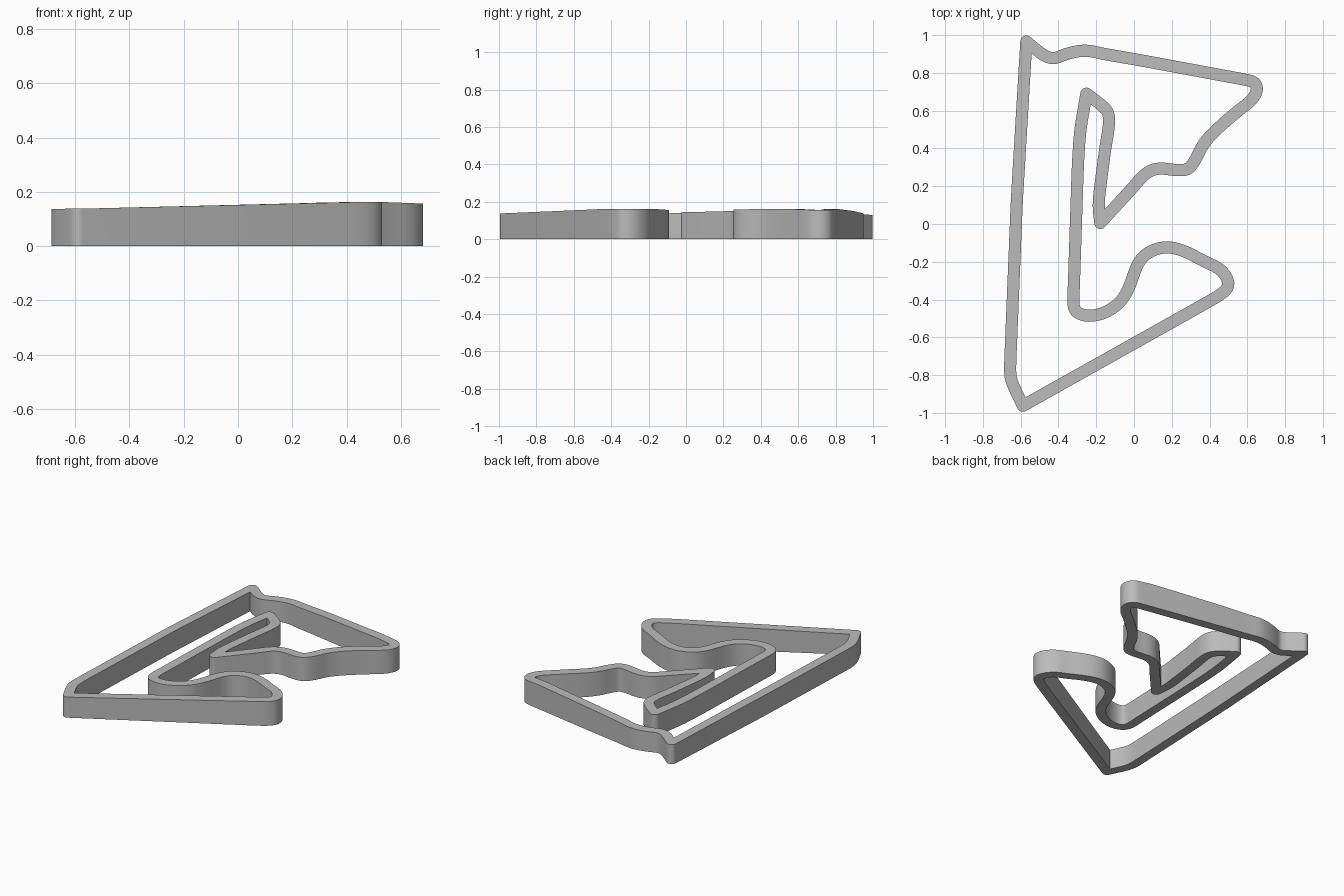
import bpy
import bmesh
import math
from mathutils import Vector

HALF_WIDTH = 0.032

# Centre line of the circuit wall, clockwise; each stretch begins with a tight corner
back_stretch = [
    (-.57, .966), (-.445, .865), (-.35, .905), (-.255, .922), (-.16, .9), (0, .873),
    (.59, .764), (.64, .752), (.655, .71), (.625, .655), (.535, .587), (.41, .476),
    (.36, .413), (.328, .344), (.29, .288), (.233, .283), (.127, .298), (.06, .27), (0, .2)]
inner_hairpin = [
    (-.178, .005), (-.19, .105), (-.153, .397), (-.13, .53), (-.135, .59), (-.165, .625)]
inner_straight = [
    (-.252, .69), (-.286, .492), (-.297, .32), (-.319, -.344), (-.323, -.43),
    (-.305, -.47), (-.243, -.49), (-.155, -.473), (-.075, -.42), (-.027, -.344),
    (.01, -.23), (.045, -.172), (.11, -.132), (.185, -.12), (.27, -.143), (.376, -.2),
    (.45, -.233), (.492, -.28), (.503, -.33), (.466, -.37), (.37, -.425)]
front_corner = [(-.588, -.962), (-.64, -.855), (-.657, -.8), (-.654, -.7), (-.62, .13)]

# Height profile from right to left
HEIGHTS = [(-.7, .137), (-.3, .14), (0, .149), (.35, .161), (.5, .163), (.7, .155)]


def wall_height(p):
    for (x0, z0), (x1, z1) in zip(HEIGHTS, HEIGHTS[1:]):
        if p.x <= x1:
            z = z0 + (z1 - z0) * (p.x - x0) / (x1 - x0)
            break
    return z - .04 * max(0, p.y - .6) * max(0, -p.x)


def left_normal(a, b):
    d = (b - a).normalized()
    return Vector((-d.y, d.x))


def smooth_path(stretches, steps=6):
    """Round every bend except the tight corners; returns (point, is_tight)."""
    raw = [(Vector(p), i == 0) for s in stretches for i, p in enumerate(s)]
    path = []
    for i, (p, tight) in enumerate(raw):
        if tight:
            path.append((p, True))
            continue
        ends = []
        for q in (raw[i - 1][0], raw[(i + 1) % len(raw)][0]):
            reach = min(.48 * (q - p).length, .07)
            ends.append(p + (q - p).normalized() * reach)
        for k in range(steps + 1):
            t = k / steps
            q = ends[0] * (1 - t) ** 2 + p * 2 * t * (1 - t) + ends[1] * t * t
            path.append((q, False))
    return path


def side_lines(path, fan=8):
    """Left and right edges: outside of a tight corner is round, inside is mitred."""
    left, right = [], []
    for i, (p, tight) in enumerate(path):
        n0 = left_normal(path[i - 1][0], p)
        n1 = left_normal(p, path[(i + 1) % len(path)][0])
        mid = (n0 + n1).normalized()
        mitre = mid * HALF_WIDTH / max(mid.dot(n0), .3)
        if not tight:
            left.append(p + mitre)
            right.append(p - mitre)
            continue
        turn = math.atan2(n0.x * n1.y - n0.y * n1.x, n0.dot(n1))
        start = math.atan2(n0.y, n0.x)
        outer, inner = (left, right) if turn < 0 else (right, left)
        side = 1 if turn < 0 else -1
        for k in range(fan + 1):
            a = start + turn * k / fan
            outer.append(p + Vector((math.cos(a), math.sin(a))) * HALF_WIDTH * side)
            inner.append(p - mitre * side)
    return left, right


def build_wall(name, stretches, material):
    left, right = side_lines(smooth_path(stretches))
    bm = bmesh.new()
    rings = []
    for l, r in zip(left, right):
        z = wall_height((l + r) / 2)
        corners = ((l, 0), (r, 0), (r, z), (l, z))
        rings.append([bm.verts.new((p.x, p.y, h)) for p, h in corners])
    for i, a in enumerate(rings):
        b = rings[(i + 1) % len(rings)]
        for k in range(4):
            m = (k + 1) % 4
            bm.faces.new((a[k], a[m], b[m], b[k]))
    bmesh.ops.remove_doubles(bm, verts=bm.verts[:], dist=.0002)
    bmesh.ops.recalc_face_normals(bm, faces=bm.faces[:])
    mesh = bpy.data.meshes.new(name)
    bm.to_mesh(mesh)
    bm.free()
    mesh.materials.append(material)
    obj = bpy.data.objects.new(name, mesh)
    bpy.context.collection.objects.link(obj)
    bpy.ops.object.select_all(action='DESELECT')
    obj.select_set(True)
    bpy.context.view_layer.objects.active = obj
    bpy.ops.object.shade_smooth_by_angle(angle=math.radians(35))
    return obj


def make_material(name, colour):
    mat = bpy.data.materials.new(name)
    mat.use_nodes = True
    mat.diffuse_color = colour
    mat.node_tree.nodes["Principled BSDF"].inputs["Base Color"].default_value = colour
    return mat


cube = bpy.data.objects.get("Cube")
if cube:
    bpy.data.objects.remove(cube)

grey = make_material("plain grey", (.5, .5, .5, 1))
build_wall("circuit_wall", [back_stretch, inner_hairpin, inner_straight, front_corner], grey)
